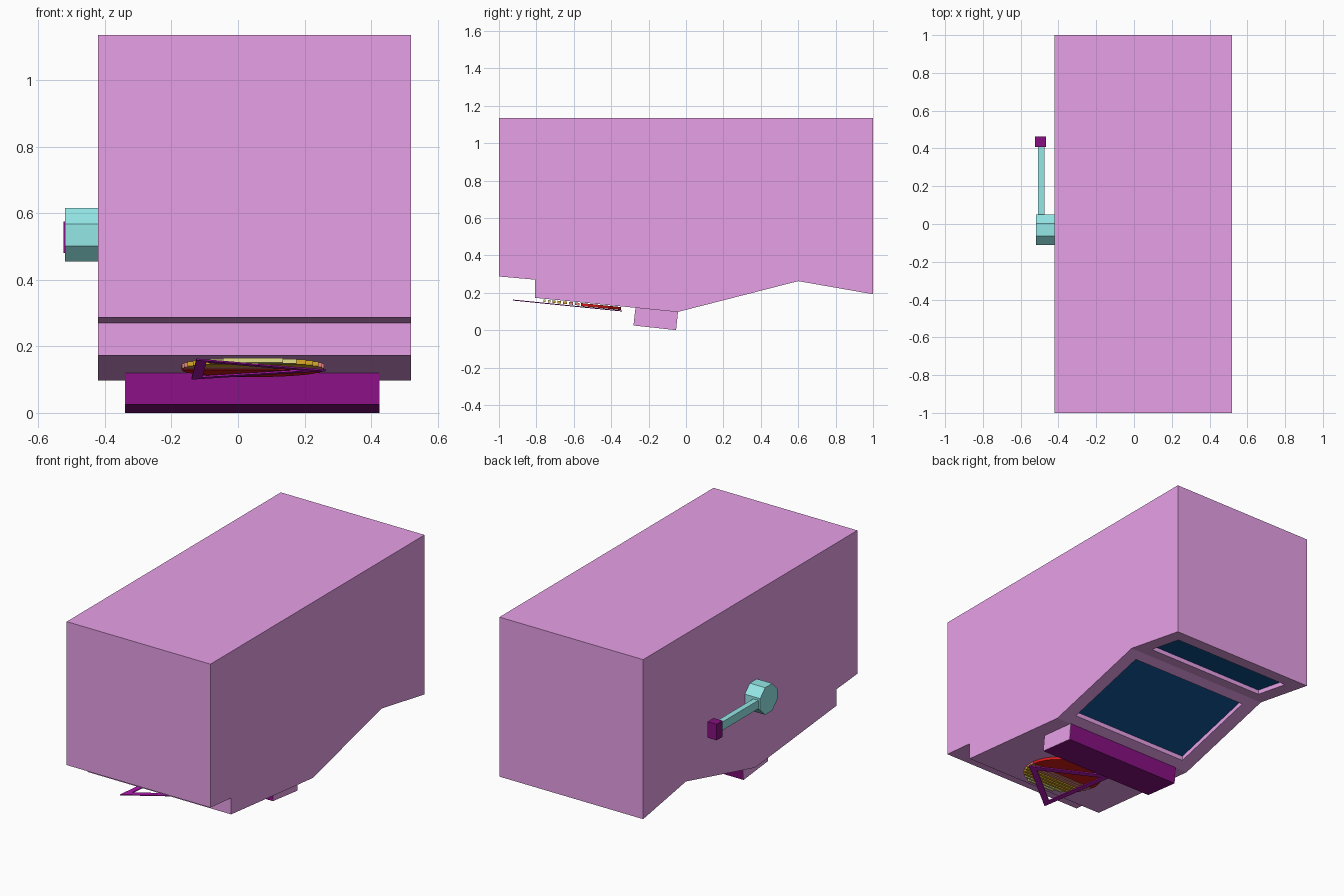
import bpy, bmesh
from math import sqrt, pi, cos, sin
from mathutils import Vector

if "Cube" in bpy.data.objects:
    bpy.data.objects.remove(bpy.data.objects["Cube"])


def material(name, rgb):
    m = bpy.data.materials.new(name)
    m.diffuse_color = (*rgb, 1)
    m.use_nodes = True
    m.node_tree.nodes["Principled BSDF"].inputs["Base Color"].default_value = m.diffuse_color
    return m


PINK = material("pink", (0.8, 0.35, 0.8))
PURPLE = material("purple", (0.24, 0.005, 0.22))
MAGENTA = material("magenta", (0.5, 0.01, 0.5))
TEAL = material("teal", (0.3, 0.8, 0.8))
NAVY = material("navy", (0.005, 0.09, 0.3))
RED = material("red", (0.7, 0.01, 0.01))
SALMON = material("salmon", (0.8, 0.25, 0.2))
GOLD = material("gold", (0.7, 0.4, 0.02))
YELLOW = material("yellow", (0.8, 0.75, 0.25))


def prism(name, loop, offset, mat):
    """Solid made by sweeping a closed 3D loop along an offset vector."""
    bm = bmesh.new()
    face = bm.faces.new([bm.verts.new(p) for p in loop])
    ext = bmesh.ops.extrude_face_region(bm, geom=[face])
    verts = [v for v in ext["geom"] if isinstance(v, bmesh.types.BMVert)]
    bmesh.ops.translate(bm, verts=verts, vec=offset)
    bmesh.ops.recalc_face_normals(bm, faces=bm.faces)
    me = bpy.data.meshes.new(name)
    bm.to_mesh(me)
    bm.free()
    me.materials.append(mat)
    ob = bpy.data.objects.new(name, me)
    bpy.context.collection.objects.link(ob)
    return ob


def side_prism(name, yz, x0, x1, mat):
    return prism(name, [(x0, y, z) for y, z in yz], (x1 - x0, 0, 0), mat)


def box(name, lo, hi, mat):
    yz = [(lo[1], lo[2]), (hi[1], lo[2]), (hi[1], hi[2]), (lo[1], hi[2])]
    return side_prism(name, yz, lo[0], hi[0], mat)


# Cabinet, lying on its face
cabinet = side_prism("cabinet", [
    (-1, 1.135), (1, 1.135), (1, 0.192), (0.6, 0.262), (-0.045, 0.097),
    (-0.807, 0.173), (-0.807, 0.27), (-1, 0.287)], -0.42, 0.52, PINK)


# Recessed screens in the two sloping panels
def screen(name, y0, z0, y1, z1):
    x0, x1, depth = -0.335, 0.44, 0.03
    cutter = side_prism(name + "_cutter", [
        (y0, z0 - 0.1), (y1, z1 - 0.1), (y1, z1 + depth), (y0, z0 + depth)], x0, x1, PINK)
    cutter.hide_render = True
    cutter.hide_viewport = True
    cut = cabinet.modifiers.new(name, "BOOLEAN")
    cut.object = cutter
    cut.solver = "EXACT"
    side_prism(name, [(y0, z0 + depth - 0.004), (y1, z1 + depth - 0.004),
                      (y1, z1 + depth + 0.01), (y0, z0 + depth + 0.01)], x0, x1, NAVY)


screen("main_screen", 0.02, 0.114, 0.54, 0.247)
screen("small_screen", 0.68, 0.248, 0.91, 0.208)

# Tray: purple shell with pink end caps
tray = [(-0.27, 0.12), (-0.043, 0.097), (-0.053, 0.0), (-0.281, 0.025)]
side_prism("tray", tray, -0.338, 0.423, PURPLE)
for name, x in (("tray_end_left", -0.34), ("tray_end_right", 0.423)):
    side_prism(name, tray, x, x + 0.002, PINK)

# Striped sun emblem following the tilted panel
CX, CY, R = 0.045, -0.562, 0.214
SLOPE = -0.1


def on_panel(x, y, z_at_centre):
    return (x, y, z_at_centre + SLOPE * (y - CY))


half = [on_panel(CX + R * cos(pi * i / 16), CY + R * sin(pi * i / 16), 0.129) for i in range(17)]
prism("sun_half", half, (0, 0, 0.016), RED)
stripes = [(0.008, 0.024, SALMON), (0.042, 0.022, SALMON), (0.075, 0.02, GOLD),
           (0.106, 0.018, GOLD), (0.135, 0.016, GOLD), (0.162, 0.014, YELLOW),
           (0.188, 0.012, YELLOW)]
for i, (d, width, mat) in enumerate(stripes):
    w = sqrt(R * R - (d + width / 2) ** 2)
    ys = (CY - d, CY - d - width)
    loop = [on_panel(CX + s * w, y, 0.131) for y, s in
            ((ys[0], -1), (ys[0], 1), (ys[1], 1), (ys[1], -1))]
    prism(f"sun_stripe_{i + 1}", loop, (0, 0, 0.014), mat)

# Triangle frame in front of the sun
outer = [Vector(on_panel(x, y, 0.122)) for x, y in ((-0.14, -0.342), (0.265, -0.595), (-0.125, -0.925))]
mid = sum(outer, Vector()) / 3
inner = [mid + (p - mid) * 0.76 for p in outer]
for i in range(3):
    j = (i + 1) % 3
    prism(f"triangle_side_{i + 1}", [outer[i], outer[j], inner[j], inner[i]], (0, 0, 0.005), MAGENTA)

# Pull lever on the left side
r = 0.0866
side_prism("lever_hub", [(-0.03 + r * cos(pi / 8 + i * pi / 4), 0.535 + r * sin(pi / 8 + i * pi / 4))
                         for i in range(8)], -0.52, -0.42, TEAL)
box("lever_arm", (-0.508, 0.03, 0.505), (-0.475, 0.41, 0.555), TEAL)
box("lever_knob", (-0.524, 0.407, 0.48), (-0.465, 0.462, 0.575), PURPLE)
